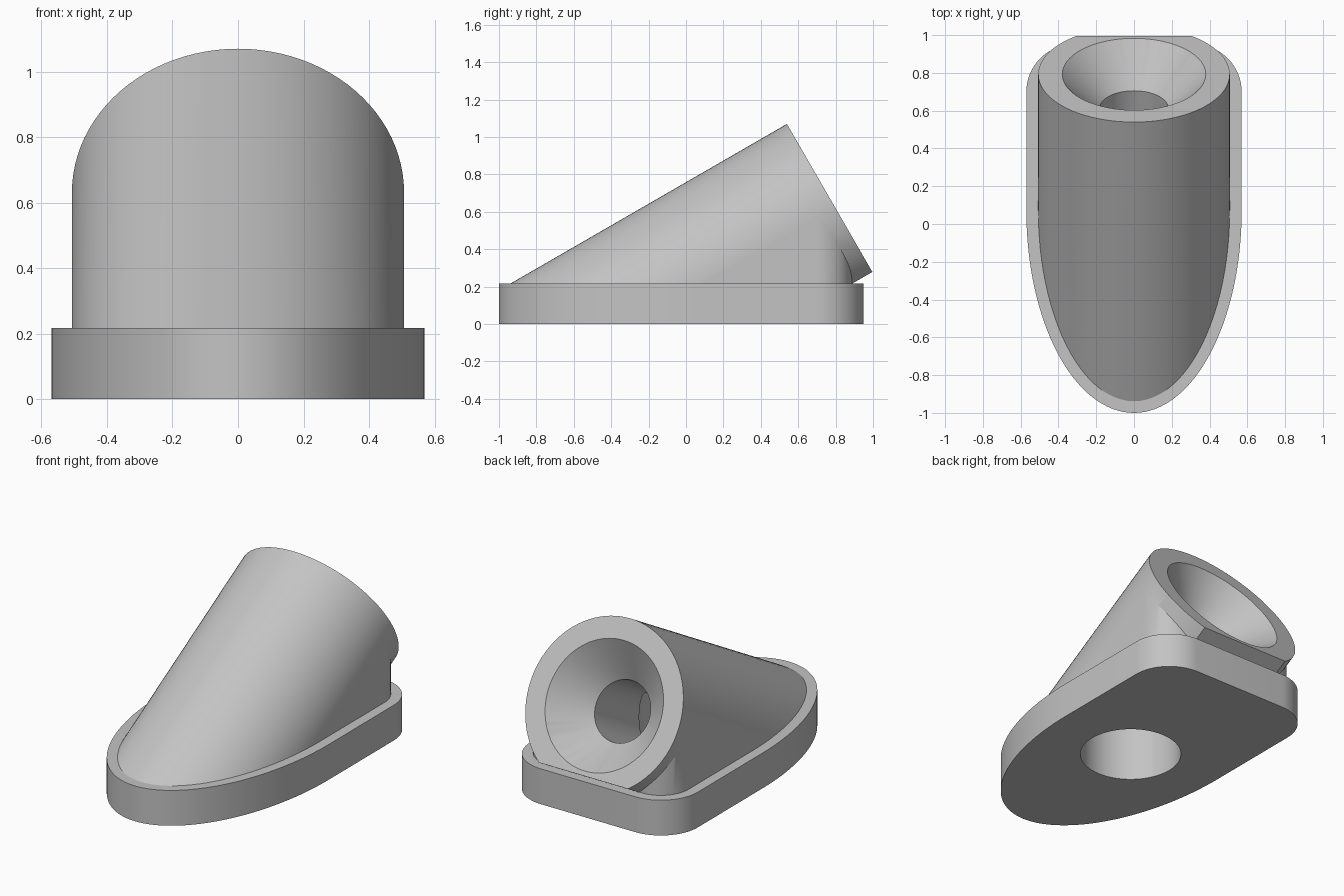
import bpy, bmesh
from math import sin, cos, pi, radians, sqrt, asin
from mathutils import Matrix, Vector

default = bpy.data.objects.get("Cube")
if default:
    bpy.data.objects.remove(default, do_unlink=True)

BASE_TOP = 0.217
RADIUS = 0.507
FLAT = 0.407          # distance from barrel axis to its flat underside
# Barrel frame: origin at the centre of the open end, local z along the axis
BARREL = Matrix.Translation((0, 0.793, 0.631)) @ Matrix.Rotation(radians(-60), 4, 'X')
AXIS = (BARREL.to_3x3() @ Vector((0, 0, 1))).normalized()
DOWN = (BARREL.to_3x3() @ Vector((0, 1, 0))).normalized()

grey = bpy.data.materials.new("plain grey")
grey.use_nodes = True
grey.diffuse_color = (0.55, 0.55, 0.55, 1)
grey.node_tree.nodes["Principled BSDF"].inputs["Base Color"].default_value = grey.diffuse_color


def arc(cx, cy, rx, ry, start, end, steps):
    angles = [start + (end - start) * i / steps for i in range(steps + 1)]
    return [(cx + rx * cos(a), cy + ry * sin(a)) for a in angles]


def plate_outline(inset):
    """Half ellipse at the front, straight sides, rounded back corners."""
    r = 0.25 - inset
    return (arc(0, 0.07, 0.57 - inset, 1.07 - inset, pi, 2 * pi, 64)
            + arc(0.32, 0.7, r, r, 0, pi / 2, 16)
            + arc(-0.32, 0.7, r, r, pi / 2, pi, 16))


def loft(name, rings, matrix=Matrix(), cuts=()):
    """Join (outline, height) rings into a closed solid, then slice off cuts."""
    bm = bmesh.new()
    loops = [[bm.verts.new(matrix @ Vector((x, y, z))) for x, y in pts] for pts, z in rings]
    for a, b in zip(loops, loops[1:]):
        for i in range(len(a)):
            j = (i + 1) % len(a)
            bm.faces.new((a[i], a[j], b[j], b[i]))
    bm.faces.new(loops[0][::-1])
    bm.faces.new(loops[-1])
    for point, normal in cuts:
        bmesh.ops.bisect_plane(bm, geom=bm.verts[:] + bm.edges[:] + bm.faces[:],
                               plane_co=point, plane_no=normal, clear_outer=True)
        rim = [e for e in bm.edges if e.is_boundary]
        bmesh.ops.holes_fill(bm, edges=rim, sides=0)
    bmesh.ops.recalc_face_normals(bm, faces=bm.faces[:])
    mesh = bpy.data.meshes.new(name)
    bm.to_mesh(mesh)
    bm.free()
    mesh.materials.append(grey)
    obj = bpy.data.objects.new(name, mesh)
    bpy.context.collection.objects.link(obj)
    return obj


def combine(target, tool, operation):
    mod = target.modifiers.new(operation, 'BOOLEAN')
    mod.operation, mod.object, mod.solver = operation, tool, 'EXACT'
    graph = bpy.context.evaluated_depsgraph_get()
    mesh = bpy.data.meshes.new_from_object(target.evaluated_get(graph))
    target.modifiers.clear()
    target.data = mesh
    bpy.data.objects.remove(tool, do_unlink=True)


def circle(r):
    return arc(0, 0, r, r, 0, 2 * pi * 95 / 96, 95)


# Base plate
mount = loft("angled_mount", [(plate_outline(0), 0), (plate_outline(0), BASE_TOP)])

# Upright skirt filling the space under the barrel
skirt = loft("skirt", [(plate_outline(0.063), 0.1), (plate_outline(0.063), 1)],
             cuts=[(BARREL.translation, -DOWN),
                   (BARREL.translation - AXIS * 0.02, AXIS)])
combine(mount, skirt, 'UNION')

# Slanted barrel with a flat underside
half = asin(FLAT / RADIUS)
section = arc(0, 0, RADIUS, RADIUS, -pi, 0, 48)
section += arc(0, 0, RADIUS, RADIUS, 0, half, 14)[1:]
section += arc(0, 0, RADIUS, RADIUS, pi - half, pi, 14)[:-1]
barrel = loft("barrel", [(section, -2.4), (section, 0)], BARREL,
              cuts=[(Vector((0, 0, BASE_TOP - 0.006)), Vector((0, 0, -1)))])
combine(mount, barrel, 'UNION')

# Vertical hole from below, then the countersunk bore that meets it
hole = loft("hole", [(circle(0.29), -0.1), (circle(0.29), 0.46)],
            Matrix.Translation((0, -0.03, 0)))
combine(mount, hole, 'DIFFERENCE')
bore = loft("bore", [(circle(0.18), -0.92), (circle(0.18), -0.205),
                     (circle(0.38), 0), (circle(0.39), 0.01)], BARREL)
combine(mount, bore, 'DIFFERENCE')

# Smooth curved walls, crisp rims
bpy.ops.object.select_all(action='DESELECT')
mount.select_set(True)
bpy.context.view_layer.objects.active = mount
bpy.ops.object.shade_smooth_by_angle(angle=radians(25))
